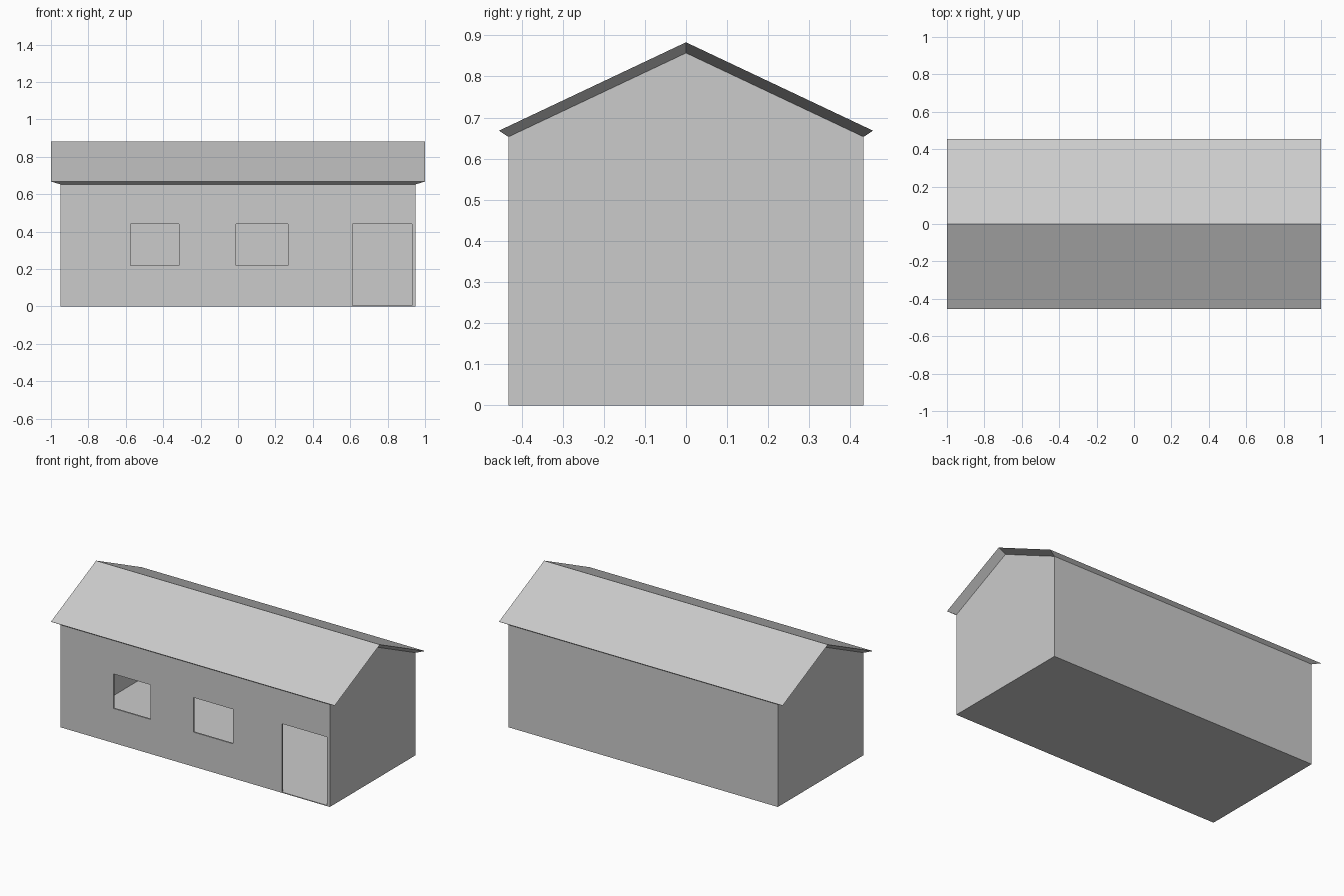
import bpy
import bmesh

cube = bpy.data.objects.get("Cube")
if cube:
    bpy.data.objects.remove(cube, do_unlink=True)

# One plain grey for the whole building
GREY = (0.6, 0.6, 0.6, 1.0)
grey = bpy.data.materials.new("plain grey")
grey.use_nodes = True
grey.diffuse_color = GREY
grey.node_tree.nodes["Principled BSDF"].inputs["Base Color"].default_value = GREY

HALF_LEN, HALF_WID = 0.95, 0.432
EAVES, RIDGE = 0.653, 0.857
WALL, FLOOR = 0.01, 0.005


def loft(name, first, second):
    """Closed solid between two matching rings of points."""
    bm = bmesh.new()
    a = [bm.verts.new(p) for p in first]
    b = [bm.verts.new(p) for p in second]
    bm.faces.new(a)
    bm.faces.new(b[::-1])
    n = len(a)
    for i in range(n):
        j = (i + 1) % n
        bm.faces.new((a[i], b[i], b[j], a[j]))
    bmesh.ops.recalc_face_normals(bm, faces=bm.faces[:])
    mesh = bpy.data.meshes.new(name)
    bm.to_mesh(mesh)
    bm.free()
    mesh.materials.append(grey)
    obj = bpy.data.objects.new(name, mesh)
    bpy.context.collection.objects.link(obj)
    return obj


def gable_prism(name, length, width, base, eaves, ridge):
    ring = [(-width, base), (width, base), (width, eaves), (0, ridge), (-width, eaves)]
    return loft(name, *[[(x, y, z) for y, z in ring] for x in (-length, length)])


def box(name, x0, x1, y0, y1, z0, z1):
    ring = [(x0, z0), (x1, z0), (x1, z1), (x0, z1)]
    return loft(name, *[[(x, y, z) for x, z in ring] for y in (y0, y1)])


# Gabled walls with a floor
walls = gable_prism("walls", HALF_LEN, HALF_WID, 0, EAVES, RIDGE)

# Hollow room, then two windows and the doorway in the front wall
cutters = [gable_prism("room_cutter", HALF_LEN - WALL, HALF_WID - WALL,
                       FLOOR, EAVES - WALL, RIDGE - WALL)]
openings = {
    "right_window": (-0.575, -0.315, 0.22),
    "middle_window": (-0.012, 0.267, 0.22),
    "doorway": (0.613, 0.93, FLOOR),
}
for name, (x0, x1, sill) in openings.items():
    cutters.append(box(name + "_cutter", x0, x1, -0.5, -0.3, sill, 0.44))

for cutter in cutters:
    cut = walls.modifiers.new(cutter.name, "BOOLEAN")
    cut.operation = "DIFFERENCE"
    cut.solver = "EXACT"
    cut.object = cutter
    cutter.hide_render = True
    cutter.hide_set(True)


# Roof slab whose rim slopes inward down to the wall tops
def roof_ring(x):
    return [(x, y, z) for y, z in ((-0.455, 0.668), (0, 0.883), (0.455, 0.668))]


def roof_under(x):
    return [(x, y, z) for y, z in ((HALF_WID, EAVES), (0, RIDGE), (-HALF_WID, EAVES))]


bm = bmesh.new()
ends = []
for side in (-1, 1):
    ends.append([bm.verts.new(p) for p in roof_ring(side) + roof_under(side * HALF_LEN)])
left, right = ends
for i in range(6):
    j = (i + 1) % 6
    bm.faces.new((left[i], left[j], right[j], right[i]))
for t in ends:
    bm.faces.new((t[0], t[1], t[4], t[5]))
    bm.faces.new((t[1], t[2], t[3], t[4]))
bmesh.ops.recalc_face_normals(bm, faces=bm.faces[:])
roof_mesh = bpy.data.meshes.new("roof")
bm.to_mesh(roof_mesh)
bm.free()
roof_mesh.materials.append(grey)
roof = bpy.data.objects.new("roof", roof_mesh)
bpy.context.collection.objects.link(roof)
